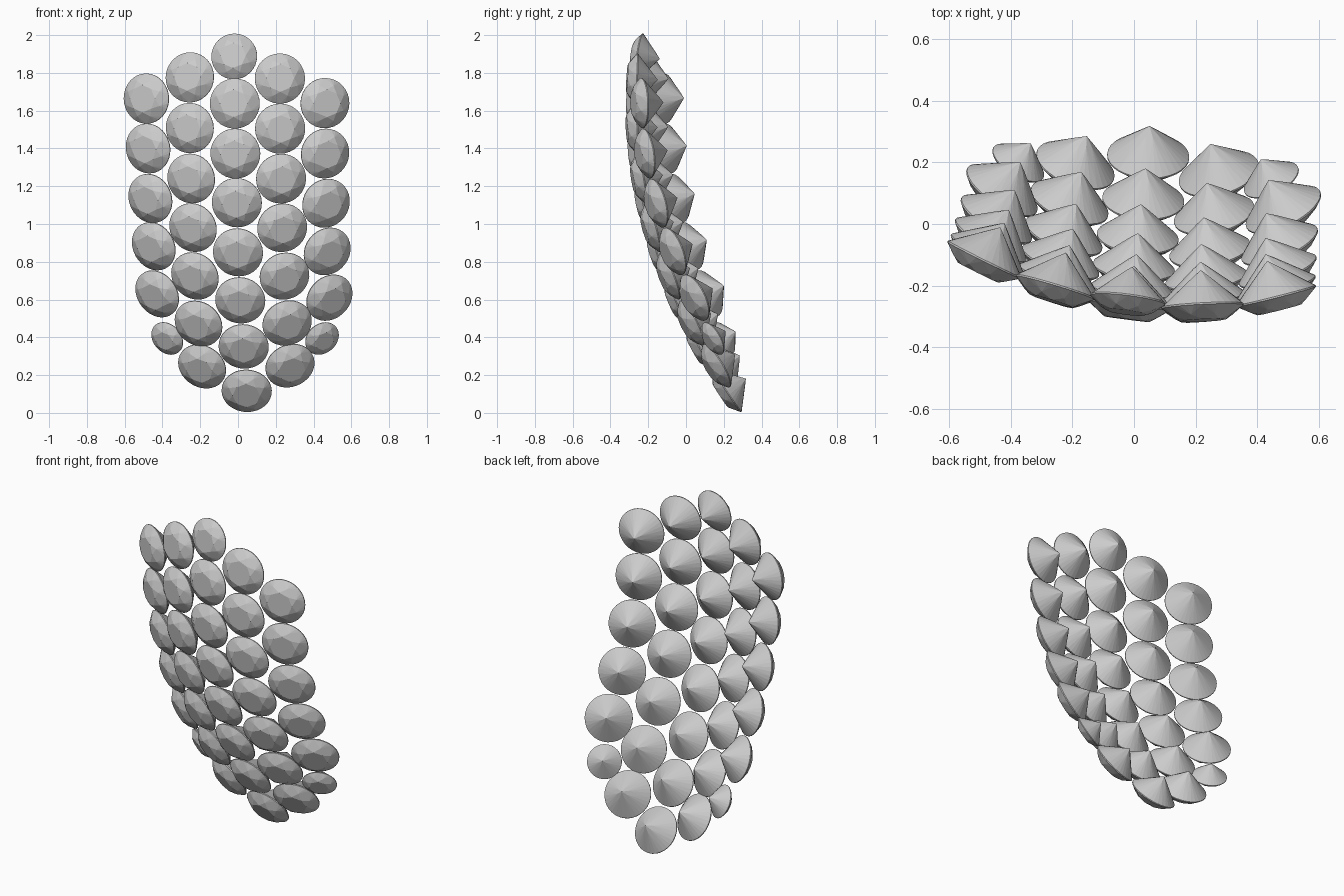
import bpy, math
from mathutils import Vector

if "Cube" in bpy.data.objects:
    bpy.data.objects.remove(bpy.data.objects["Cube"])

# Gem positions: columns of (x, z), top to bottom
COLUMNS = {
    "outer_left": [(-.485, 1.664), (-.476, 1.40), (-.464, 1.135), (-.446, .882), (-.428, .63), (-.375, .394)],
    "inner_left": [(-.255, 1.776), (-.255, 1.508), (-.248, 1.241), (-.238, .981), (-.228, .725), (-.209, .473), (-.19, .246)],
    "middle": [(-.02, 1.887), (-.017, 1.638), (-.014, 1.373), (-.006, 1.113), (0, .85), (.012, .596), (.03, .352), (.046, .117)],
    "inner_right": [(.222, 1.77), (.223, 1.505), (.228, 1.24), (.234, .98), (.246, .724), (.26, .476), (.275, .25)],
    "outer_right": [(.46, 1.64), (.461, 1.373), (.466, 1.11), (.472, .855), (.484, .61), (.445, .394)],
}
SMALL = {("outer_left", 5): .095, ("outer_right", 5): .096, ("middle", 0): .122}
RADIUS = .133


def shell(x, z):
    """Depth of the curved surface the gems are set on."""
    b = .4 + .23 * (1.64 - z)
    return -.265 + .222 * (z - 1.6) ** 2 - .115 * x + b * x * x


# Round brilliant-cut gem of radius 1, table facing +z
def make_gem():
    table, crown, girdle, depth = .55, .33, .02, .86
    m, q, cos = .76, .22, math.cos(math.pi / 8)
    verts, faces = [], []

    def ring(n, r, h, offset=0):
        start = len(verts)
        for i in range(n):
            a = math.tau * (i + offset) / n
            verts.append((r * math.cos(a), r * math.sin(a), h))
        return [start + i for i in range(n)]

    T = ring(8, table, crown + girdle)
    M = ring(8, m, girdle + crown * (1 - m * cos) / (1 - table), .5)
    G = ring(32, 1, girdle)
    H = ring(32, 1, -girdle)
    L = ring(8, q, -girdle - depth * (1 - q * cos), .5)
    culet = len(verts)
    verts.append((0, 0, -girdle - depth))
    faces.append(T)
    for i in range(8):
        j, k = (i + 1) % 8, 4 * i
        faces.append((T[i], M[i], T[j]))                     # star
        faces.append((T[i], M[i - 1], G[k], M[i]))           # kite
        faces.append((culet, L[i], H[k], L[i - 1]))          # pavilion main
        for s in range(4):                                   # halves and girdle
            a, c = k + s, (k + s + 1) % 32
            faces.append((M[i], G[a], G[c]))
            faces.append((G[a], H[a], H[c], G[c]))
            faces.append((L[i], H[c], H[a]))
    mesh = bpy.data.meshes.new("brilliant_gem")
    mesh.from_pydata(verts, [], faces)
    # Consistent outward normals
    import bmesh
    bm = bmesh.new()
    bm.from_mesh(mesh)
    bmesh.ops.recalc_face_normals(bm, faces=bm.faces)
    bm.to_mesh(mesh)
    bm.free()
    return mesh


gem = make_gem()
E = .01

# Set every gem on the shell, facing outward
for column, points in COLUMNS.items():
    for i, (x, z) in enumerate(points):
        fx = (shell(x + E, z) - shell(x - E, z)) / (2 * E)
        fz = (shell(x, z + E) - shell(x, z - E)) / (2 * E)
        obj = bpy.data.objects.new(f"gem_{column}_{i + 1}", gem)
        obj.location = (x, shell(x, z), z)
        obj.rotation_euler = Vector((fx, -1, fz)).to_track_quat('Z', 'Y').to_euler()
        obj.scale = [SMALL.get((column, i), RADIUS)] * 3
        bpy.context.collection.objects.link(obj)
